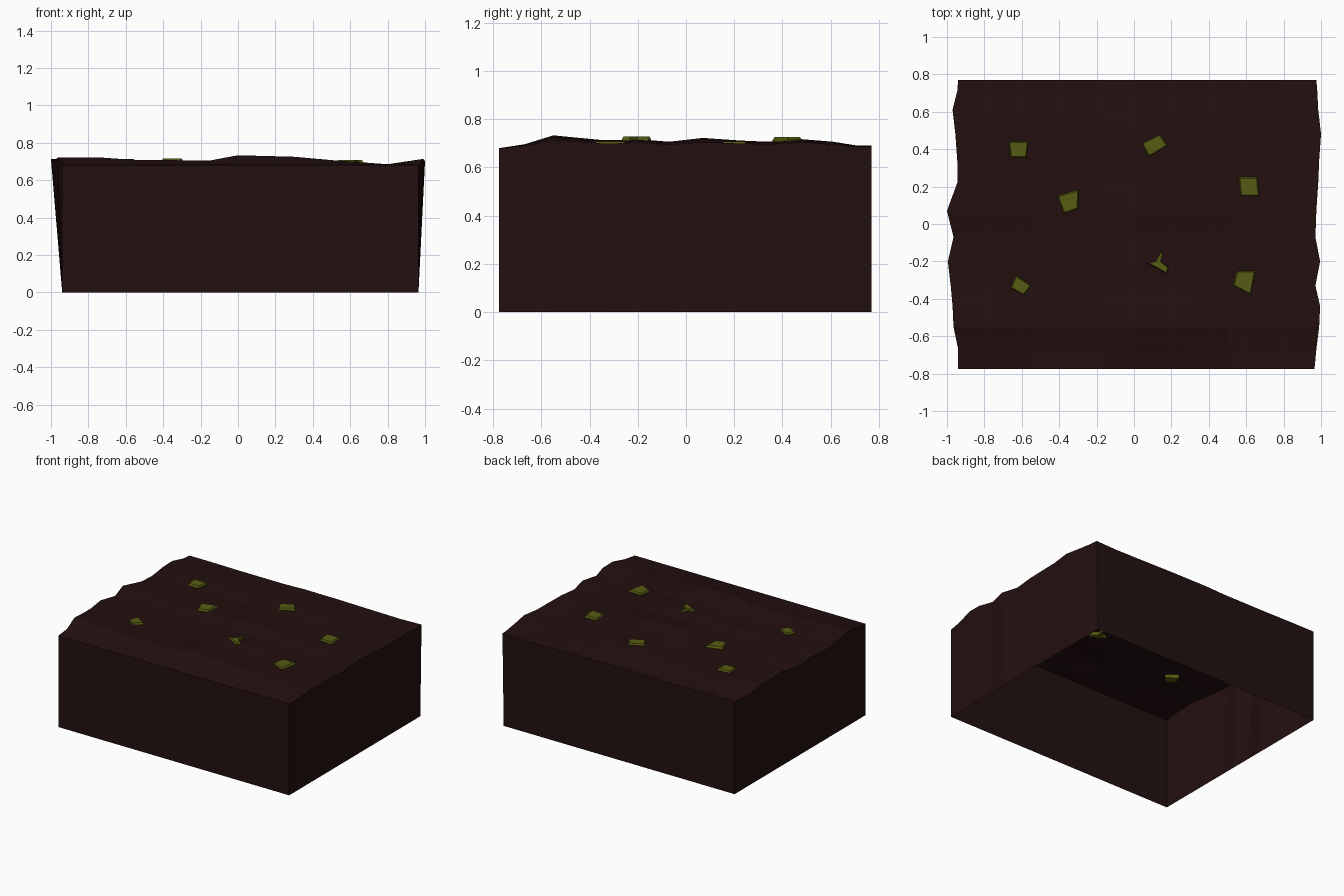
import bpy
import bmesh

# Remove the default cube
default_cube = bpy.data.objects.get("Cube")
if default_cube:
    bpy.data.objects.remove(default_cube, do_unlink=True)


def make_material(name, rgb):
    material = bpy.data.materials.new(name)
    material.use_nodes = True
    colour = (*rgb, 1.0)
    material.diffuse_color = colour
    material.node_tree.nodes["Principled BSDF"].inputs["Base Color"].default_value = colour
    return material


def make_object(name, bm, material):
    mesh = bpy.data.meshes.new(name)
    bm.to_mesh(mesh)
    bm.free()
    mesh.materials.append(material)
    obj = bpy.data.objects.new(name, mesh)
    bpy.context.collection.objects.link(obj)
    return obj


soil_brown = make_material("dark soil brown", (0.017, 0.005, 0.005))
moss_green = make_material("moss green", (0.095, 0.108, 0.006))

# Ragged side outline, front to back: y, right edge x, left edge x, ridge height
ROWS = [
    (-0.775, -0.94, 0.965, 0.68), (-0.67, -0.94, 0.975, 0.695),
    (-0.55, -0.965, 0.99, 0.73), (-0.44, -0.97, 0.995, 0.72),
    (-0.33, -0.98, 0.97, 0.71), (-0.2, -0.995, 0.995, 0.715),
    (-0.07, -0.965, 0.97, 0.705), (0.07, -1.0, 0.975, 0.72),
    (0.22, -0.945, 0.985, 0.71), (0.34, -0.945, 0.99, 0.705),
    (0.48, -0.955, 1.0, 0.715), (0.61, -0.97, 0.985, 0.705),
    (0.71, -0.945, 0.98, 0.69), (0.77, -0.94, 0.975, 0.69),
]
# Ridge heights across the block: x, height
COLUMNS = [
    (-1, 0.722), (-0.75, 0.722), (-0.55, 0.708), (-0.15, 0.705),
    (0, 0.733), (0.3, 0.725), (0.5, 0.707), (0.8, 0.685), (1, 0.715),
]
LOW, RANGE = 0.68, 0.05


def lookup(table, value):
    """Linear interpolation between the points of a height table."""
    for (a, ha), (b, hb) in zip(table, table[1:]):
        if value <= b:
            return ha + (hb - ha) * (value - a) / (b - a)
    return table[-1][1]


def ground_height(x, y):
    across = lookup(COLUMNS, x) - LOW
    along = lookup([(row[0], row[3]) for row in ROWS], y) - LOW
    return LOW + across * along / RANGE


# Soil block: uneven top sheet with walls drawn down, open underneath
bm = bmesh.new()
grid = []
for y, right_x, left_x, _ in ROWS:
    xs = [right_x] + [column[0] for column in COLUMNS[1:-1]] + [left_x]
    grid.append([bm.verts.new((x, y, ground_height(x, y))) for x in xs])
for front, back in zip(grid, grid[1:]):
    for i in range(len(front) - 1):
        bm.faces.new((front[i], front[i + 1], back[i + 1], back[i]))

rim = [edge for edge in bm.edges if edge.is_boundary]
walls = bmesh.ops.extrude_edge_only(bm, edges=rim)
for vert in (v for v in walls["geom"] if isinstance(v, bmesh.types.BMVert)):
    vert.co.z = 0
    if vert.co.x < -0.9:
        vert.co.x = -0.94
    elif vert.co.x > 0.9:
        vert.co.x = 0.965
bmesh.ops.recalc_face_normals(bm, faces=bm.faces)
make_object("soil_block", bm, soil_brown)


def moss_clump(name, outline):
    """Half-buried lump with a slightly narrower top."""
    cx = sum(p[0] for p in outline) / len(outline)
    cy = sum(p[1] for p in outline) / len(outline)
    level = ground_height(cx, cy)
    bm = bmesh.new()
    rings = []
    for scale, offset in ((0.95, -0.025), (1, 0.004), (0.88, 0.015)):
        rings.append([
            bm.verts.new((cx + (x - cx) * scale, cy + (y - cy) * scale, level + offset))
            for x, y in outline
        ])
    count = len(outline)
    for lower, upper in zip(rings, rings[1:]):
        for i in range(count):
            j = (i + 1) % count
            bm.faces.new((lower[i], lower[j], upper[j], upper[i]))
    bm.faces.new(rings[0])
    bm.faces.new(rings[-1])
    bmesh.ops.recalc_face_normals(bm, faces=bm.faces)
    make_object(name, bm, moss_green)


# Moss clumps scattered over the top
CLUMPS = {
    "back_right": [(-0.67, 0.44), (-0.565, 0.44), (-0.575, 0.355), (-0.66, 0.355)],
    "back_centre": [(0.04, 0.43), (0.14, 0.48), (0.18, 0.42), (0.08, 0.36)],
    "centre": [(-0.41, 0.15), (-0.295, 0.185), (-0.3, 0.08), (-0.375, 0.055)],
    "back_left": [(0.56, 0.25), (0.66, 0.25), (0.67, 0.15), (0.57, 0.15)],
    "front_left": [(0.55, -0.25), (0.65, -0.25), (0.625, -0.38), (0.53, -0.33)],
    "front_right": [(-0.63, -0.275), (-0.55, -0.33), (-0.59, -0.38), (-0.66, -0.34)],
    "front_centre": [(0.07, -0.21), (0.115, -0.2), (0.145, -0.145), (0.155, -0.155),
                     (0.14, -0.2), (0.185, -0.235), (0.175, -0.265), (0.13, -0.24)],
}
for place, outline in CLUMPS.items():
    moss_clump("moss_clump_" + place, outline)
